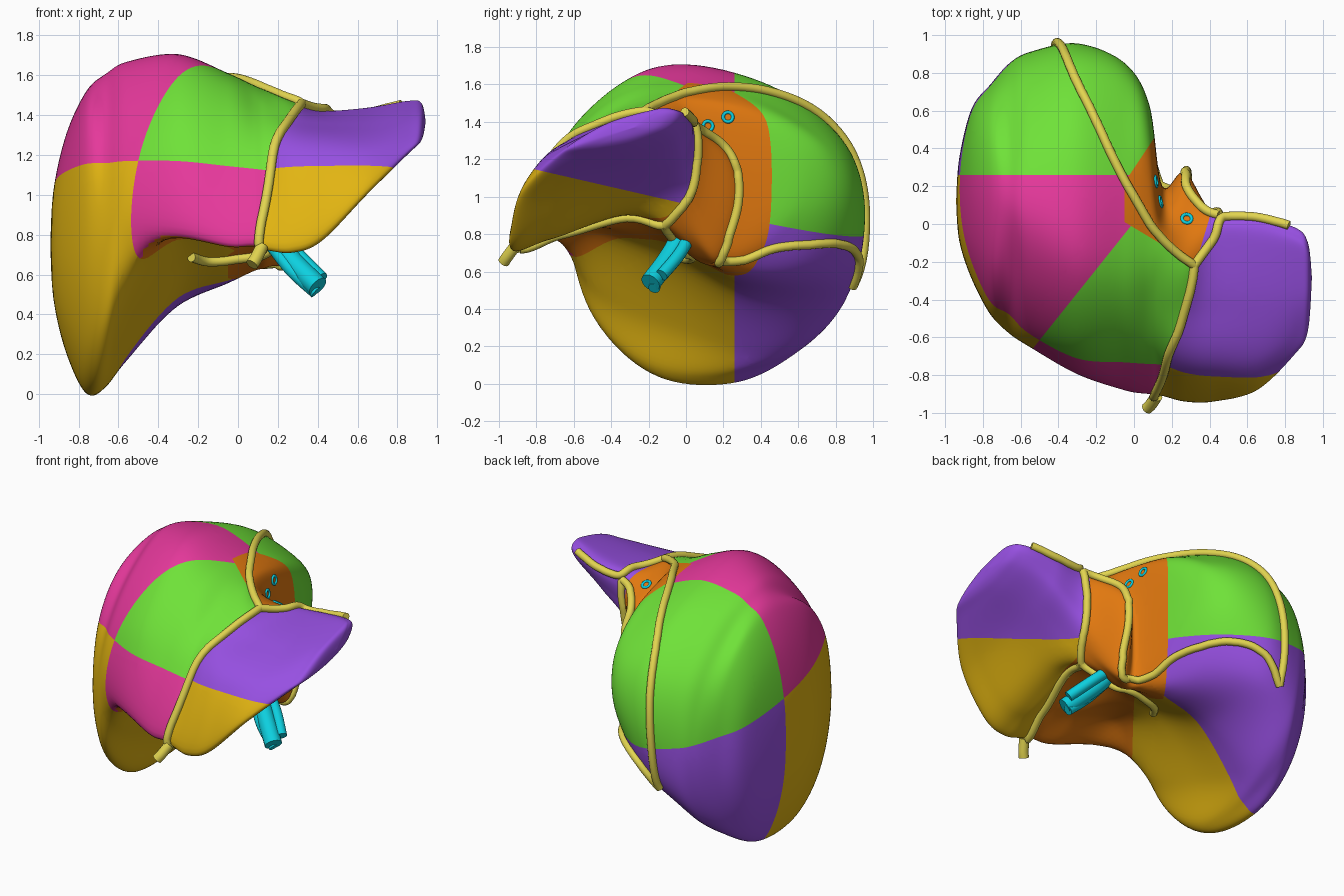
import bpy, bmesh, math
from mathutils import Vector
from mathutils.bvhtree import BVHTree

cube = bpy.data.objects.get("Cube")
if cube:
    bpy.data.objects.remove(cube, do_unlink=True)


def material(name, rgb):
    mat = bpy.data.materials.new(name)
    mat.use_nodes = True
    mat.diffuse_color = (*rgb, 1)
    mat.node_tree.nodes["Principled BSDF"].inputs["Base Color"].default_value = (*rgb, 1)
    return mat


PINK, GREEN, GOLD, PURPLE, ORANGE = range(5)
segment_materials = [
    material("pink", (.79, .04, .33)),
    material("green", (.16, .76, .04)),
    material("gold", (.76, .46, .006)),
    material("purple", (.31, .08, .76)),
    material("orange", (.76, .19, .005)),
]
ligament_yellow = material("pale yellow", (.76, .66, .08))
vessel_cyan = material("cyan", (.004, .63, .74))


def link(name, data):
    obj = bpy.data.objects.new(name, data)
    bpy.context.collection.objects.link(obj)
    return obj


def spline_point(a, b, c, d, t):
    """Smooth interpolation from b to c."""
    return b + (c - a) * (t / 2) + (a * 2 - b * 5 + c * 4 - d) * (t * t / 2) \
        + (b * 3 - a - c * 3 + d) * (t ** 3 / 2)


def smooth_path(points, steps):
    pts = [Vector(p) for p in points]
    pts = [pts[0]] + pts + [pts[-1]]
    path = [spline_point(*pts[i:i + 4], s / steps)
            for i in range(len(pts) - 3) for s in range(steps)]
    return path + [pts[-1]]


# ---- Body: cross-sections lofted from the right end to the left end ----
COUNT = 11          # points per section: crest, front, underside, back
sections = []


def section(x, *yz):
    sections.append([Vector((x, y, z)) for y, z in zip(yz[::2], yz[1::2])])


def oval(x, y, z, ry, rz):
    angles = [math.pi / 2 + math.tau * i / COUNT for i in range(COUNT)]
    bulge = lambda v: math.copysign(abs(v) ** .9, v)
    section(x, *[v for a in angles
                 for v in (y + ry * bulge(math.cos(a)), z + rz * bulge(math.sin(a)))])


# right lobe
oval(-.942, .12, .75, 0, 0)
oval(-.925, .13, .75, .22, .28)
oval(-.86, .16, .755, .45, .555)
oval(-.76, .13, .762, .61, .76)
section(-.66, .1, 1.61, -.25, 1.44, -.49, 1.14, -.58, .75, -.49, .35, -.16, .08,
        .3, .06, .7, .26, .85, .72, .75, 1.18, .45, 1.48)
section(-.55, .05, 1.67, -.3, 1.52, -.57, 1.2, -.65, .82, -.5, .52, -.07, .31,
        .45, .18, .83, .41, .91, .83, .8, 1.24, .45, 1.55)
section(-.3, 0, 1.705, -.34, 1.61, -.66, 1.28, -.79, .81, -.5, .82, -.1, .66,
        .38, .45, .82, .53, .955, .88, .86, 1.27, .5, 1.57)
section(-.05, -.02, 1.61, -.36, 1.54, -.67, 1.25, -.88, .76, -.6, .83, -.22, .82,
        .26, .57, .62, .63, .84, .95, .78, 1.27, .4, 1.52)
# middle with the vein groove
section(.08, -.08, 1.55, -.39, 1.46, -.69, 1.21, -.9, .76, -.62, .83, -.25, .89,
        .14, .63, .37, .69, .6, .95, .61, 1.25, .36, 1.46)
section(.15, -.12, 1.52, -.41, 1.43, -.7, 1.2, -.91, .74, -.65, .82, -.27, .9,
        .06, .66, .18, .68, .2, .95, .18, 1.2, .05, 1.42)
section(.27, -.2, 1.47, -.46, 1.38, -.75, 1.2, -.94, .74, -.73, .77, -.3, .9,
        .02, .75, .17, .69, .27, .95, .24, 1.2, .06, 1.37)
# left lobe
section(.42, -.1, 1.42, -.43, 1.36, -.76, 1.21, -.94, .8, -.75, .81, -.4, .93,
        -.15, .98, 0, 1.03, .05, 1.18, .06, 1.31, .02, 1.4)
section(.65, -.12, 1.43, -.43, 1.36, -.73, 1.23, -.88, 1.02, -.71, 1.03, -.42, 1.1,
        -.18, 1.16, -.04, 1.22, .01, 1.3, .03, 1.38, 0, 1.43)
section(.85, -.14, 1.465, -.4, 1.395, -.59, 1.3, -.69, 1.21, -.54, 1.21, -.34, 1.24,
        -.2, 1.28, -.09, 1.33, -.03, 1.39, -.02, 1.44, -.06, 1.465)
# the left tip repeats the last section, shrunk
rim = sections[-1]
middle = sum(rim, Vector()) / COUNT
for x, shrink in ((.92, .7), (.942, 0)):
    tip = [middle.lerp(p, shrink) for p in rim]
    sections.append([Vector((x, p.y, p.z + .03)) for p in tip])

AROUND, ALONG = 10, 9
rails = []
for i in range(COUNT):
    for s in range(AROUND):
        rail = [spline_point(*[sec[(i + k) % COUNT] for k in (-1, 0, 1, 2)], s / AROUND)
                for sec in sections]
        rails.append(smooth_path(rail, ALONG))

bm = bmesh.new()
grid = [[bm.verts.new(p) for p in rail] for rail in rails]
for i, rail in enumerate(grid):
    before = grid[i - 1]
    for j in range(len(rail) - 1):
        bm.faces.new((before[j], before[j + 1], rail[j + 1], rail[j]))
bmesh.ops.remove_doubles(bm, verts=bm.verts, dist=1e-5)
bmesh.ops.recalc_face_normals(bm, faces=bm.faces)
surface = BVHTree.FromBMesh(bm)

# ---- Segment colours: cut along planes, given as normal and offset ----
planes = {
    "left": (1, -.3, 0, -.39),
    "medial": (1.25, -1, 0, .01),
    "back": (0, 1, 0, -.26),
    "upper": (.12, .23, 1, -.97),
    "left_upper": (0, .23, 1, -.96),
    "caudate_side": (1, 0, 0, .05),
    "caudate_front": (.6, 1, 0, .02),
    "caudate_back": (1.5, -1, 0, .295),
}
for *n, d in planes.values():
    normal = Vector(n)
    bmesh.ops.bisect_plane(bm, geom=bm.verts[:] + bm.edges[:] + bm.faces[:], dist=1e-5,
                           plane_co=normal * (-d / normal.length_squared), plane_no=normal)


def segment(face):
    p = face.calc_center_median()
    on = {k: Vector(n).dot(p) + d > 0 for k, (*n, d) in planes.items()}
    if on["left"]:
        return PURPLE if on["left_upper"] else GOLD
    if on["caudate_side"] and on["caudate_front"] and on["caudate_back"]:
        return ORANGE
    if on["back"]:
        return GREEN if on["upper"] else PURPLE
    if on["medial"]:
        if on["upper"]:
            return GREEN
        return ORANGE if face.normal.z < -.7 or p.y > -.6 else PINK
    return PINK if on["upper"] else GOLD


bm.normal_update()
for face in bm.faces:
    face.material_index = segment(face)
    face.smooth = True
body_mesh = bpy.data.meshes.new("organ_body")
bm.to_mesh(body_mesh)
bm.free()
link("organ_body", body_mesh)
for mat in segment_materials:
    body_mesh.materials.append(mat)


# ---- Ligaments and vessels: round cords along paths ----
def cord(name, points, radius, mat, snap=False):
    path = smooth_path(points, 8)
    if snap:
        hits = [surface.find_nearest(p) for p in path]
        path = [hit[0] + hit[1] * .012 for hit in hits]
    curve = bpy.data.curves.new(name, "CURVE")
    curve.dimensions = "3D"
    curve.bevel_depth = radius
    curve.bevel_resolution = 5
    curve.use_fill_caps = True
    line = curve.splines.new("POLY")
    line.points.add(len(path) - 1)
    for point, p in zip(line.points, path):
        point.co = (*p, 1)
    curve.materials.append(mat)
    obj = link(name, curve)
    bpy.ops.object.select_all(action="DESELECT")
    obj.select_set(True)
    bpy.context.view_layer.objects.active = obj
    bpy.ops.object.convert(target="MESH")
    bpy.ops.object.shade_smooth_by_angle(angle=math.radians(60))


crown, front_tip, back_tip = (.32, -.22, 1.46), (.09, -.96, .67), (-.42, .92, .5)
fissure = (.3, -.1, .88)
ligaments = {
    "upper_coronary_ligament": [back_tip, (-.41, .97, .85), (-.38, .93, 1.1), (-.3, .73, 1.4),
                                (-.14, .38, 1.55), (.01, .08, 1.53), (.15, -.1, 1.5), crown],
    "lower_coronary_ligament": [back_tip, (-.3, .87, .7), (-.15, .76, .78), (-.05, .6, .77),
                                (.05, .45, .73), (.12, .3, .65), (.22, .17, .65),
                                (.27, .22, .78), (.28, .28, .97), (.28, .28, 1.15),
                                (.28, .2, 1.28), (.36, .1, 1.36), (.45, .04, 1.38)],
    "falciform_ligament": [crown, (.26, -.45, 1.36), (.18, -.72, 1.15), (.12, -.9, .88), front_tip],
    "left_triangular_ligament": [crown, (.42, -.08, 1.43), (.48, .04, 1.4),
                                 (.65, .03, 1.41), (.82, -.01, 1.45)],
    "venous_ligament": [(.45, .04, 1.38), (.42, .05, 1.2), (.38, 0, 1), fissure],
    "round_ligament": [front_tip, (.17, -.7, .8), (.25, -.4, .9), fissure],
    "hilum_ligament": [(-.25, -.08, .72), (-.15, 0, .66), (0, .02, .655),
                       (.1, 0, .68), (.2, -.04, .78), fissure],
}
for name, points in ligaments.items():
    cord(name, points, .024, ligament_yellow, snap=True)
cord("ligament_tip", [(.12, -.91, .74), (.09, -.955, .68), (.07, -.975, .65)], .032, ligament_yellow)

cord("portal_vein", [(.1, .02, .88), (.25, -.08, .69), (.4, -.19, .54)], .055, vessel_cyan)
cord("bile_duct", [(.13, -.03, .8), (.26, -.13, .63), (.39, -.17, .51)], .032, vessel_cyan)
cord("hepatic_artery", [(.14, .05, .85), (.3, -.03, .7), (.42, -.13, .58)], .034, vessel_cyan)

# open vein mouths lying on the groove
for number, spot in enumerate([(.08, .22, 1.42), (.15, .12, 1.38), (.28, .03, 1.39)]):
    place, normal, *_ = surface.find_nearest(Vector(spot))
    bpy.ops.mesh.primitive_torus_add(
        location=place, rotation=normal.to_track_quat("Z", "Y").to_euler(),
        major_radius=.026, minor_radius=.009, major_segments=24, minor_segments=10)
    ring = bpy.context.object
    ring.name = f"vein_mouth_{number + 1}"
    ring.data.materials.append(vessel_cyan)
    bpy.ops.object.shade_smooth_by_angle(angle=math.radians(60))
